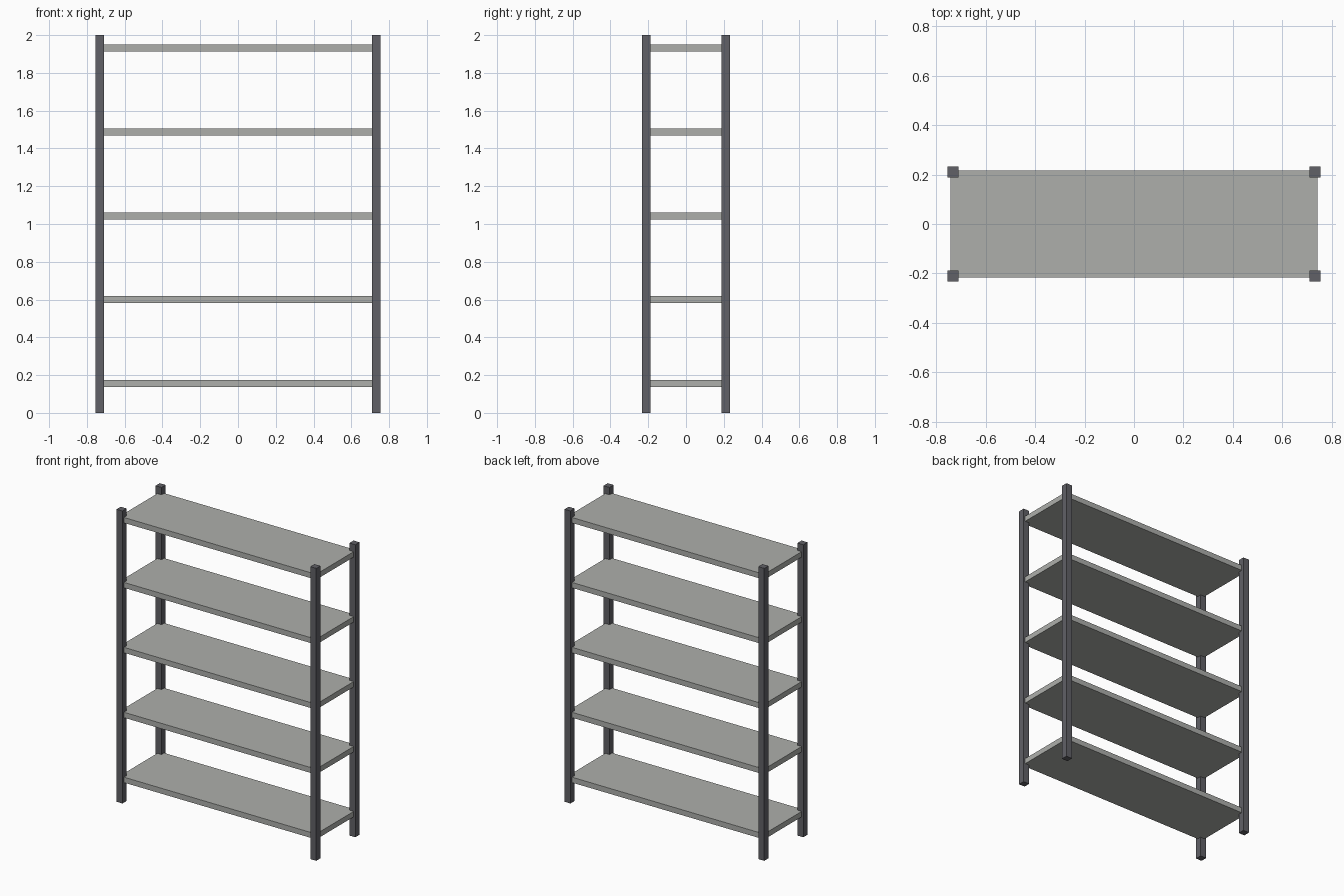
import bpy

if "Cube" in bpy.data.objects:
    bpy.data.objects.remove(bpy.data.objects["Cube"])

POST_W = 0.045
POST_X, POST_Y = 0.733, 0.211
SHELF_SIZE = (1.486, 0.434, 0.037)
SHELF_COUNT, SHELF_Z0, SHELF_STEP = 5, 0.155, 0.444


def material(name, color):
    mat = bpy.data.materials.new(name)
    mat.diffuse_color = (*color, 1)
    mat.use_nodes = True
    mat.node_tree.nodes["Principled BSDF"].inputs["Base Color"].default_value = mat.diffuse_color
    return mat


def box(name, center, size, mat):
    bpy.ops.mesh.primitive_cube_add(size=1, location=center)
    obj = bpy.context.object
    obj.name = name
    obj.scale = size
    bpy.ops.object.transform_apply(location=False, rotation=False, scale=True)
    obj.data.materials.append(mat)
    return obj


post_mat = material("dark_steel", (0.12, 0.12, 0.135))
shelf_mat = material("light_grey", (0.42, 0.43, 0.41))

# Four corner posts
for side, sx in (("left", -1), ("right", 1)):
    for end, sy in (("front", -1), ("back", 1)):
        box(f"{end}_{side}_post", (sx * POST_X, sy * POST_Y, 1),
            (POST_W, POST_W, 2), post_mat)

# Evenly spaced shelf boards, corners let into the posts
for i in range(SHELF_COUNT):
    box(f"shelf_{i + 1}", (0, 0, SHELF_Z0 + i * SHELF_STEP), SHELF_SIZE, shelf_mat)
